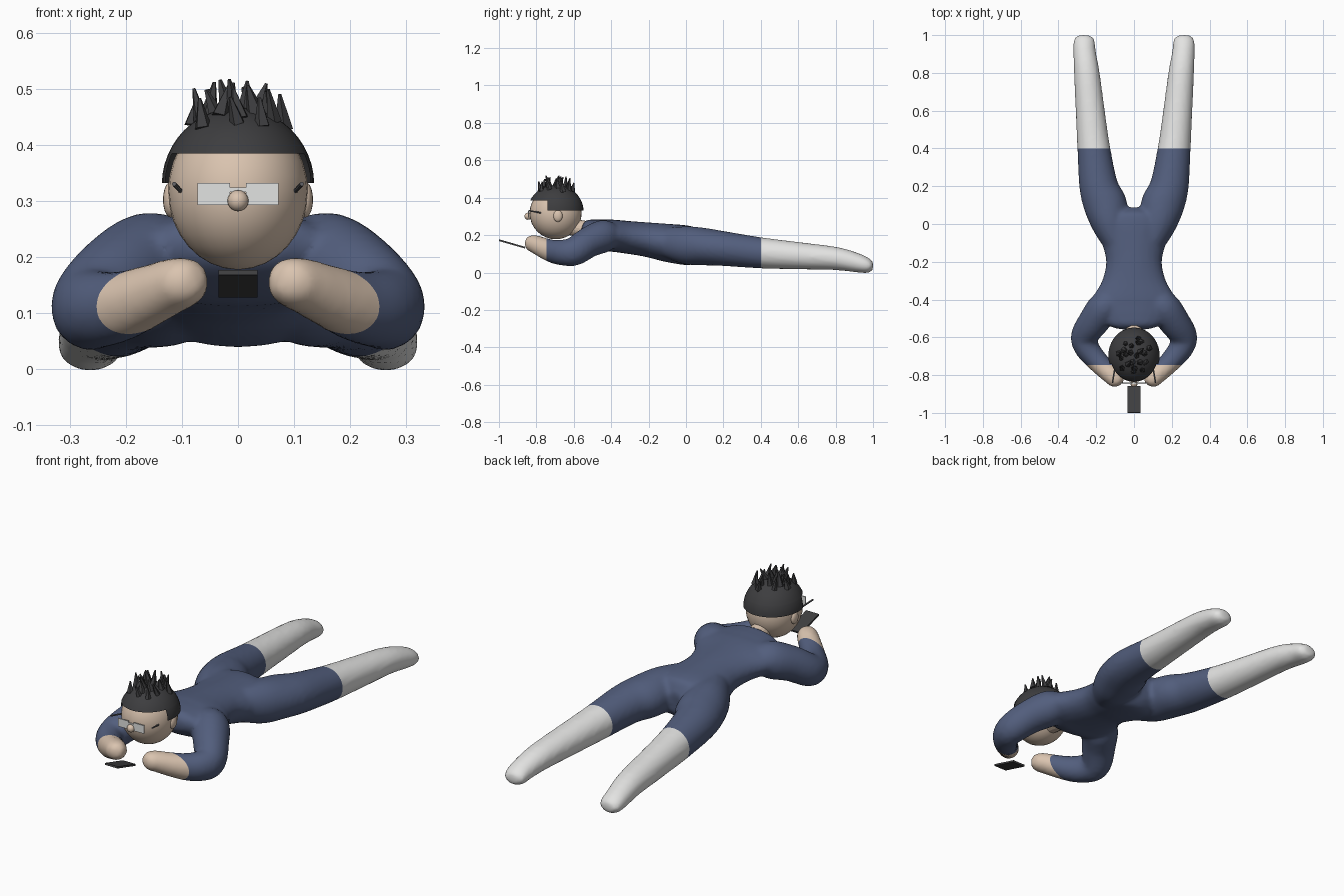
import bpy, bmesh, math, random
from mathutils import Vector, Matrix

if "Cube" in bpy.data.objects:
    bpy.data.objects.remove(bpy.data.objects["Cube"])

random.seed(11)


def material(name, rgb):
    m = bpy.data.materials.new(name)
    m.diffuse_color = (*rgb, 1)
    m.use_nodes = True
    m.node_tree.nodes["Principled BSDF"].inputs["Base Color"].default_value = m.diffuse_color
    return m


SUIT = material("navy cloth", (0.085, 0.112, 0.205))
SKIN = material("skin", (0.70, 0.55, 0.43))
WHITE = material("white cloth", (0.77, 0.77, 0.76))
HAIR = material("black hair", (0.047, 0.047, 0.05))
PHONE = material("dark plastic", (0.05, 0.05, 0.052))
LENS = material("pale lens", (0.76, 0.77, 0.76))
FRAME = material("grey metal", (0.12, 0.12, 0.13))


def finish(name, bm, mats, smooth=True):
    me = bpy.data.meshes.new(name)
    bmesh.ops.recalc_face_normals(bm, faces=bm.faces)
    for f in bm.faces:
        f.smooth = smooth
    bm.to_mesh(me)
    bm.free()
    for m in mats:
        me.materials.append(m)
    ob = bpy.data.objects.new(name, me)
    bpy.context.collection.objects.link(ob)
    return ob


def spline(points, steps=4):
    """Catmull-Rom resampling of (x, y, z, half width, half height) stations."""
    p = [Vector(q) for q in points]
    p = [p[0]] + p + [p[-1]]
    out = []
    for i in range(1, len(p) - 2):
        a, b, c, d = p[i - 1:i + 3]
        for s in range(steps):
            t = s / steps
            out.append(0.5 * (2 * b + (c - a) * t + (2 * a - 5 * b + 4 * c - d) * t * t
                              + (3 * b - a - 3 * c + d) * t ** 3))
    return out + [p[-1]]


def loft(bm, points, sides=24, swell=.002):
    """Closed tube with elliptical rings along a path."""
    st = spline(points)
    pos = [Vector(s[:3]) for s in st]
    rings = []
    for i, s in enumerate(st):
        tan = (pos[min(i + 1, len(pos) - 1)] - pos[max(i - 1, 0)]).normalized()
        side = tan.cross(Vector((0, 0, 1))).normalized()
        up = side.cross(tan)
        w, h = max(s[3], .003) + swell, max(s[4], .003) + swell
        rings.append([bm.verts.new(pos[i] + side * w * math.cos(a) + up * h * math.sin(a))
                      for a in (2 * math.pi * k / sides for k in range(sides))])
    for r0, r1 in zip(rings, rings[1:]):
        for k in range(sides):
            j = (k + 1) % sides
            bm.faces.new((r0[k], r0[j], r1[j], r1[k]))
    bm.faces.new(rings[0])
    bm.faces.new(rings[-1])


def ball(name, centre, radii, mat, seg=32, rings=16):
    bm = bmesh.new()
    bmesh.ops.create_uvsphere(bm, u_segments=seg, v_segments=rings, radius=1)
    bmesh.ops.transform(bm, matrix=Matrix.LocRotScale(Vector(centre), None, Vector(radii)), verts=bm.verts)
    return finish(name, bm, [mat])


def rod(name, a, b, r1, r2, mat, seg):
    a, b = Vector(a), Vector(b)
    bm = bmesh.new()
    bmesh.ops.create_cone(bm, cap_ends=True, segments=seg, radius1=r1, radius2=r2, depth=(b - a).length)
    rot = (b - a).to_track_quat('Z', 'Y')
    bmesh.ops.transform(bm, matrix=Matrix.LocRotScale((a + b) / 2, rot, None), verts=bm.verts)
    return finish(name, bm, [mat], False)


def box(name, centre, size, mat, tilt=0):
    bm = bmesh.new()
    bmesh.ops.create_cube(bm, size=1)
    rot = Matrix.Rotation(tilt, 3, 'X').to_quaternion()
    bmesh.ops.transform(bm, matrix=Matrix.LocRotScale(Vector(centre), rot, Vector(size)), verts=bm.verts)
    return finish(name, bm, [mat], False)


# Body: torso, legs and bent arms fused into one soft skin
torso = [(0, -.555, .247, .07, .022), (0, -.537, .24, .13, .046), (0, -.5, .222, .175, .064),
         (0, -.43, .201, .222, .082), (0, -.38, .196, .212, .084), (0, -.3, .187, .167, .086),
         (0, -.2, .175, .146, .091), (0, -.1, .159, .168, .1), (0, 0, .146, .2, .104),
         (0, .05, .138, .15, .094), (0, .085, .135, .05, .05)]
leg = [(.09, -.1, .16, .07, .08), (.125, 0, .146, .097, .1), (.151, .1, .138, .113, .098),
       (.187, .2, .128, .101, .091), (.213, .4, .105, .085, .081), (.232, .6, .09, .075, .071),
       (.25, .8, .075, .066, .06), (.262, .91, .053, .058, .05), (.264, .965, .038, .055, .04),
       (.265, .99, .033, .043, .029), (.265, 1.0, .032, .02, .014)]
arm = [(.1, -.4, .2, .06, .06), (.155, -.44, .195, .085, .085), (.215, -.52, .162, .08, .08),
       (.263, -.595, .114, .07, .075), (.25, -.655, .107, .064, .068), (.208, -.71, .113, .057, .061),
       (.158, -.762, .132, .052, .053), (.115, -.802, .15, .049, .047), (.092, -.825, .156, .045, .043),
       (.076, -.841, .158, .032, .031), (.069, -.849, .159, .014, .014)]
bm = bmesh.new()
loft(bm, torso)
for s in (1, -1):
    for limb in (leg, arm):
        loft(bm, [(s * p[0], *p[1:]) for p in limb])
body = finish("body", bm, [])
mod = body.modifiers.new("fuse", 'REMESH')
mod.mode = 'VOXEL'
mod.voxel_size = 0.012
mod = body.modifiers.new("soften", 'SMOOTH')
mod.factor = 0.5
mod.iterations = 5
deps = bpy.context.evaluated_depsgraph_get()
fused = bpy.data.meshes.new_from_object(body.evaluated_get(deps))
body.modifiers.clear()
body.data = fused
fused.materials.clear()
for m in (SUIT, SKIN, WHITE):
    fused.materials.append(m)

# Bare hands in front of the cuffs, white lower legs behind the knees
bm = bmesh.new()
bm.from_mesh(fused)
CUFF, KNEE = -.747, .4
for y in (CUFF, KNEE):
    bmesh.ops.bisect_plane(bm, geom=bm.verts[:] + bm.edges[:] + bm.faces[:], plane_co=(0, y, 0), plane_no=(0, 1, 0))
for f in bm.faces:
    y = f.calc_center_median().y
    f.material_index = 1 if y < CUFF else 2 if y > KNEE else 0
    f.smooth = True
bm.to_mesh(fused)
bm.free()

# Head, neck, nose and ears
HY = -.697
ball("head", (0, HY, .318), (.125, .139, .14), SKIN)
rod("neck", (0, -.545, .232), (0, -.65, .25), .045, .045, SKIN, 20)
ball("nose", (0, -.845, .301), (.019, .019, .019), SKIN, 16, 10)
for s, side in ((1, "left"), (-1, "right")):
    ball(side + "_ear", (s * .12, -.685, .303), (.014, .025, .032), SKIN, 16, 10)

# Hair cap, cut higher over the face
HC, HR = Vector((0, HY, .33)), Vector((.136, .149, .137))
bm = bmesh.new()
bmesh.ops.create_uvsphere(bm, u_segments=40, v_segments=24, radius=1)
bmesh.ops.transform(bm, matrix=Matrix.LocRotScale(HC, None, HR), verts=bm.verts)
for co, no in (((0, 0, .333), (0, 0, 1)), ((0, 0, .385), (0, 0, 1)), ((0, -.74, 0), (0, 1, 0))):
    bmesh.ops.bisect_plane(bm, geom=bm.verts[:] + bm.edges[:] + bm.faces[:], plane_co=co, plane_no=no)
cut = []
for f in bm.faces:
    c = f.calc_center_median()
    if c.z < .333 or (c.z < .385 and c.y < -.74):
        cut.append(f)
bmesh.ops.delete(bm, geom=cut, context='FACES')
finish("hair_cap", bm, [HAIR])

# Hair spikes scattered over the crown
for i in range(22):
    r = math.sqrt((i + .5) / 22) * .68
    a = i * 2.4 + random.uniform(-.4, .4)
    u = Vector((r * math.cos(a), r * math.sin(a), math.sqrt(1 - r * r)))
    base = HC + Vector((u.x * HR.x, u.y * HR.y, u.z * HR.z)) * .97
    lean = Vector((u.x * .2 + random.uniform(-.35, .35), u.y * .2 + random.uniform(-.35, .35), 1)).normalized()
    rod(f"hair_spike_{i + 1}", base, base + lean * random.uniform(.045, .066),
        random.uniform(.013, .019), .003, HAIR, 5)

# Glasses
for s, side in ((1, "left"), (-1, "right")):
    box(side + "_lens", (s * .043, -.843, .313), (.058, .006, .04), LENS)
    rod(side + "_temple", (s * .114, -.84, .331), (s * .103, -.775, .319), .004, .004, FRAME, 8)
box("glasses_bridge", (0, -.843, .321), (.03, .006, .008), LENS)

# Phone held between the hands, tilted up at the far end
box("phone", (0, -.93, .153), (.07, .146, .009), PHONE, -math.atan2(.042, .146))
